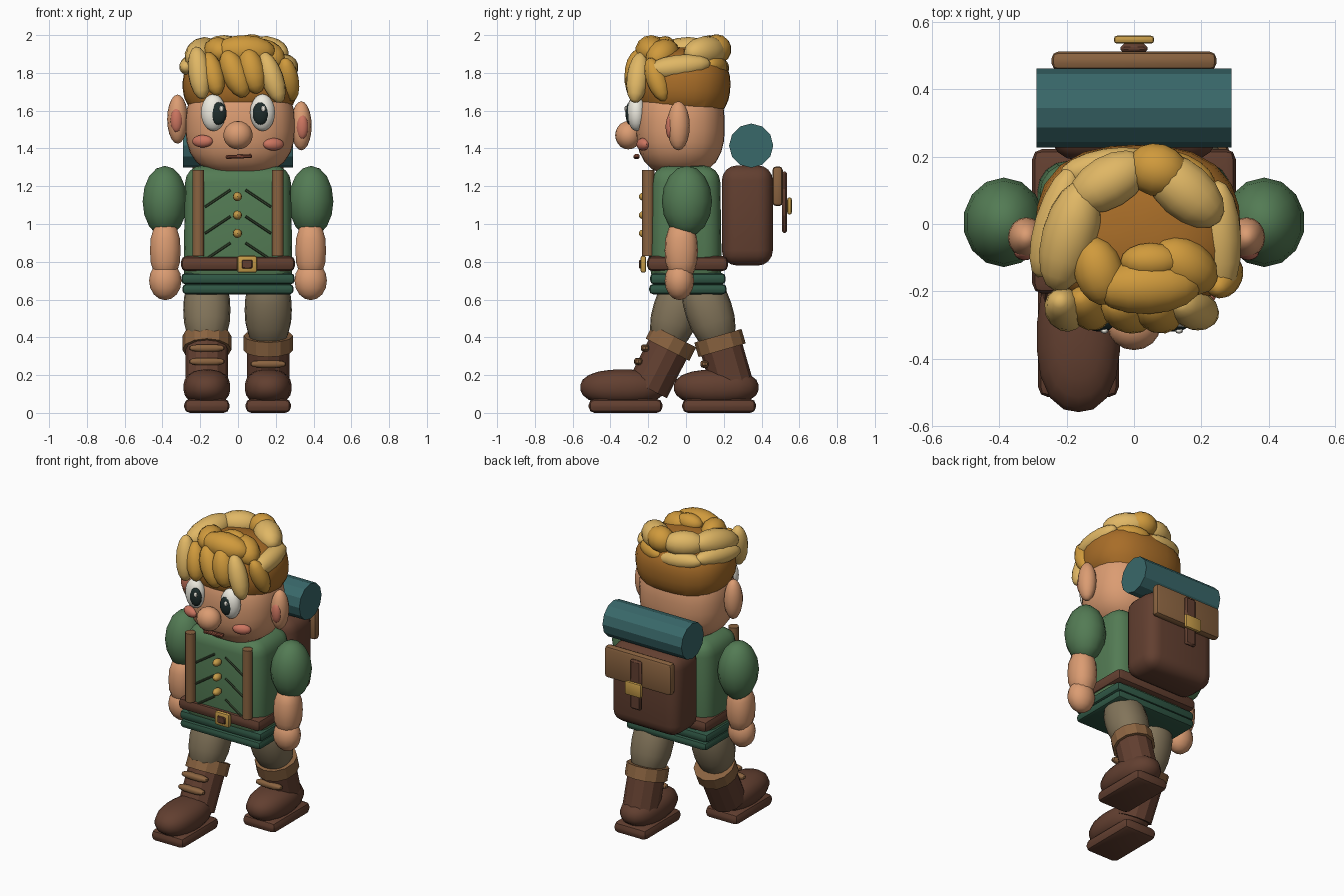
import bpy, bmesh, math
from mathutils import Vector, Matrix, Euler

if "Cube" in bpy.data.objects:
    bpy.data.objects.remove(bpy.data.objects["Cube"])

def mat(name, hexcol):
    m = bpy.data.materials.new(name)
    c = [int(hexcol[i:i + 2], 16) / 255 for i in (0, 2, 4)]
    m.diffuse_color = [((v + .055) / 1.055) ** 2.4 if v > .04 else v / 12.92 for v in c] + [1]
    m.use_nodes = True
    m.node_tree.nodes["Principled BSDF"].inputs["Base Color"].default_value = m.diffuse_color
    return m

SKIN, BLUSH = mat("skin", "DB9C72"), mat("blush", "CC7560")
GOLD, LIGHT, ROOT = mat("hair", "D09A3C"), mat("hair_light", "E0B765"), mat("hair_root", "A86D28")
GREEN, HEM = mat("tunic", "537B54"), mat("hem", "2F5644")
TROUSER, LEATHER, TAN = mat("trouser", "82745A"), mat("leather", "623F30"), mat("tan", "8A6340")
TEAL, BRASS = mat("bedroll", "39686A"), mat("brass", "C49A48")
WHITE, DARK, CREASE = mat("eye_white", "EEEBE0"), mat("pupil", "1E2C2B"), mat("crease", "35452F")
MOUTH = mat("mouth", "7A4433")

def finish(name, bm, m, smooth=True, angle=40):
    me = bpy.data.meshes.new(name)
    bmesh.ops.recalc_face_normals(bm, faces=bm.faces[:])
    bm.to_mesh(me)
    bm.free()
    o = bpy.data.objects.new(name, me)
    bpy.context.collection.objects.link(o)
    me.materials.append(m)
    if smooth:
        bpy.ops.object.select_all(action='DESELECT')
        o.select_set(True)
        bpy.context.view_layer.objects.active = o
        bpy.ops.object.shade_smooth_by_angle(angle=math.radians(angle))
    return o

def place(bm, loc, rot):
    R = rot if isinstance(rot, Matrix) else Euler(rot).to_matrix().to_4x4()
    bmesh.ops.transform(bm, matrix=Matrix.Translation(loc) @ R, verts=bm.verts[:])

def blob(name, loc, r, m, rot=(0, 0, 0), p=2, seg=16, cut=None):
    """Ellipsoid; p above 2 makes it boxier; cut removes everything below that unit height."""
    bm = bmesh.new()
    bmesh.ops.create_uvsphere(bm, u_segments=seg, v_segments=max(8, seg * 5 // 8), radius=1)
    for v in bm.verts:
        v.co /= sum(abs(c) ** p for c in v.co) ** (1 / p)
    if cut is not None:
        g = bm.verts[:] + bm.edges[:] + bm.faces[:]
        res = bmesh.ops.bisect_plane(bm, geom=g, plane_co=(0, 0, cut), plane_no=(0, 0, -1), clear_outer=True)
        bmesh.ops.edgeloop_fill(bm, edges=[e for e in res['geom_cut'] if isinstance(e, bmesh.types.BMEdge)])
    bmesh.ops.scale(bm, vec=r, verts=bm.verts[:])
    place(bm, loc, rot)
    return finish(name, bm, m)

def clump(name, a, b, w, m):
    """Ellipsoid stretched between two points."""
    a, b = Vector(a), Vector(b)
    d = b - a
    return blob(name, (a + b) / 2, (w, w, d.length / 2 + .02), m, d.to_track_quat('Z', 'Y').to_matrix().to_4x4(), seg=14)

def box(name, loc, size, m, bevel=.02, seg=2, rot=(0, 0, 0), top=(1, 1)):
    bm = bmesh.new()
    bmesh.ops.create_cube(bm, size=1)
    for v in bm.verts:
        if v.co.z > 0:
            v.co.x *= top[0]
            v.co.y *= top[1]
    bmesh.ops.scale(bm, vec=size, verts=bm.verts[:])
    if bevel:
        bmesh.ops.bevel(bm, geom=bm.edges[:], offset=bevel, segments=seg, profile=.5, affect='EDGES')
    place(bm, loc, rot)
    return finish(name, bm, m)

def tube(name, a, b, r, m, n=10, r2=None, smooth=False):
    a, b = Vector(a), Vector(b)
    d = b - a
    bm = bmesh.new()
    bmesh.ops.create_cone(bm, cap_ends=True, segments=n, radius1=r, radius2=r2 or r, depth=d.length)
    place(bm, (a + b) / 2, d.to_track_quat('Z', 'Y').to_matrix().to_4x4())
    return finish(name, bm, m, smooth)

# head and face
blob("head", (.012, -.03, 1.52), (.29, .235, .265), SKIN, p=2.6, seg=24)
blob("nose", (0, -.305, 1.47), (.078, .07, .075), SKIN)
box("mouth", (.005, -.262, 1.357), (.14, .03, .02), MOUTH, .006, 1, (0, -.04, 0))
for s, ex, ez in ((-1, -.32, 1.555), (1, .335, 1.52)):
    blob("ear", (ex, -.04, ez), (.055, .06, .13), SKIN)
    blob("inner_ear", (ex + s * .005, -.083, ez - .005), (.032, .025, .065), BLUSH)
    blob("cheek", (s * .188, -.228, 1.43 - s * .008), (.058, .03, .033), BLUSH, (0, 0, s * .35))
    blob("eye", (s * .13, -.262, 1.59), (.066, .05, .098), WHITE)
    px = -.102 if s < 0 else .12
    blob("pupil", (px, -.298, 1.585), (.042, .022, .06), DARK)
    blob("eye_glint", (px + .014, -.318, 1.61), (.012, .008, .016), WHITE, seg=8)

# hair cap and clumps
blob("hair_cap", (.012, -.015, 1.735), (.305, .25, .2), ROOT, (-.07, 0, 0), p=2.5, seg=24, cut=-.55)
for a, b, w in (
        ((-.22, -.23, 1.92), (-.19, -.28, 1.68), .06),
        ((.14, -.24, 1.89), (.22, -.27, 1.66), .06),
        ((-.23, -.18, 1.87), (-.15, .11, 1.93), .085),
        ((-.28, -.14, 1.83), (-.19, .15, 1.85), .06),
        ((-.17, .07, 1.92), (.02, .18, 1.92), .08),
        ((.06, .18, 1.92), (.24, .02, 1.9), .085),
        ((.26, -.2, 1.81), (.25, .11, 1.85), .065),
        ((-.2, .15, 1.84), (.04, .19, 1.82), .055)):
    clump("hair_clump_light", a, b, w, LIGHT)
for a, b, w in (
        ((0, .18, 1.92), (.14, .14, 1.93), .08),
        ((.22, .12, 1.84), (.06, .19, 1.83), .055),
        ((.25, -.19, 1.86), (.285, -.12, 1.67), .055),
        ((.08, -.08, 1.93), (.22, -.17, 1.86), .08),
        ((-.1, -.19, 1.92), (.18, -.18, 1.91), .085),
        ((-.13, -.06, 1.92), (-.08, -.22, 1.91), .075),
        ((-.02, -.11, 1.94), (.12, -.11, 1.94), .055),
        ((-.16, -.22, 1.89), (-.11, -.28, 1.7), .06),
        ((-.06, -.24, 1.9), (.03, -.27, 1.69), .07),
        ((.05, -.24, 1.91), (.1, -.27, 1.71), .07)):
    clump("hair_clump", a, b, w, GOLD)

# tunic, hem, belt
box("torso", (0, 0, .99), (.58, .38, .64), GREEN, .09, 4, top=(.96, .95))
box("hem_upper", (0, .01, .71), (.6, .4, .06), HEM, .022, 2)
box("hem_lower", (0, .01, .655), (.59, .41, .055), HEM, .022, 2)
box("belt", (0, .008, .79), (.605, .43, .08), LEATHER, .03, 2)
box("belt_buckle", (.048, -.226, .787), (.105, .03, .09), BRASS, .012, 2)
box("buckle_centre", (.048, -.241, .787), (.055, .014, .045), LEATHER, .004, 1)
for z in (1.145, 1.047, .95):
    blob("button", (-.003, -.215, z), (.024, .035, .024), BRASS, seg=12)
for s in (-1, 1):
    tube("suspender", (s * .21, -.2, .83), (s * .21, -.2, 1.285), .032, TAN, 10, smooth=True)
    for z in (1.18, 1.04, .9):
        tube("lacing", (s * .04, -.19, z), (s * .175, -.19, z - .09), .007, CREASE, 6)

# arms
for s in (-1, 1):
    blob("sleeve", (s * .387, .005, 1.12), (.121, .133, .188), GREEN, seg=14)
    blob("forearm", (s * .385, -.025, .86), (.082, .088, .16), SKIN, p=2.4, seg=14)
    blob("hand", (s * .385, -.035, .7), (.088, .078, .103), SKIN, seg=14)

# legs: side, boot y, thigh centre, thigh tilt, cuff centre, shin tilt
for x, fy, th, ta, cuff, sa in (
        (-.165, -.335, (-.05, .545), -.3, (-.08, .37), -.47),
        (.16, .16, (.12, .545), .32, (.18, .37), .28)):
    c = Vector((x, cuff[0], cuff[1]))
    R = Euler((sa, 0, 0)).to_matrix()
    down, fwd = R @ Vector((0, 0, -1)), R @ Vector((0, -1, 0))
    blob("thigh", (x, *th), (.125, .125, .22), TROUSER, (ta, 0, 0), p=2.3)
    tube("boot_shaft", c, c + down * .27, .113, LEATHER, 12)
    tube("boot_cuff", c - down * .04, c + down * .04, .13, TAN, 12)
    for t in (.085, .165):
        q = c + down * t + fwd * .108
        blob("boot_strap", q, (.095, .024, .02), TAN, p=3, seg=12)
    blob("boot_foot", (x, fy, .135), (.125, .225, .095), LEATHER, p=2.4, seg=18)
    box("boot_sole", (x, fy + .015, .037), (.24, .39, .074), LEATHER, .03, 2)

# backpack and bedroll
box("backpack", (0, .325, 1.045), (.5, .27, .53), LEATHER, .08, 4)
box("pack_flap", (0, .485, 1.2), (.49, .055, .21), TAN, .02, 2)
box("pack_strap", (0, .522, 1.115), (.08, .028, .325), LEATHER, .01, 1)
box("pack_buckle", (0, .548, 1.095), (.12, .024, .09), BRASS, .01, 2)
tube("bedroll", (-.29, .345, 1.415), (.29, .345, 1.415), .117, TEAL, 12)
